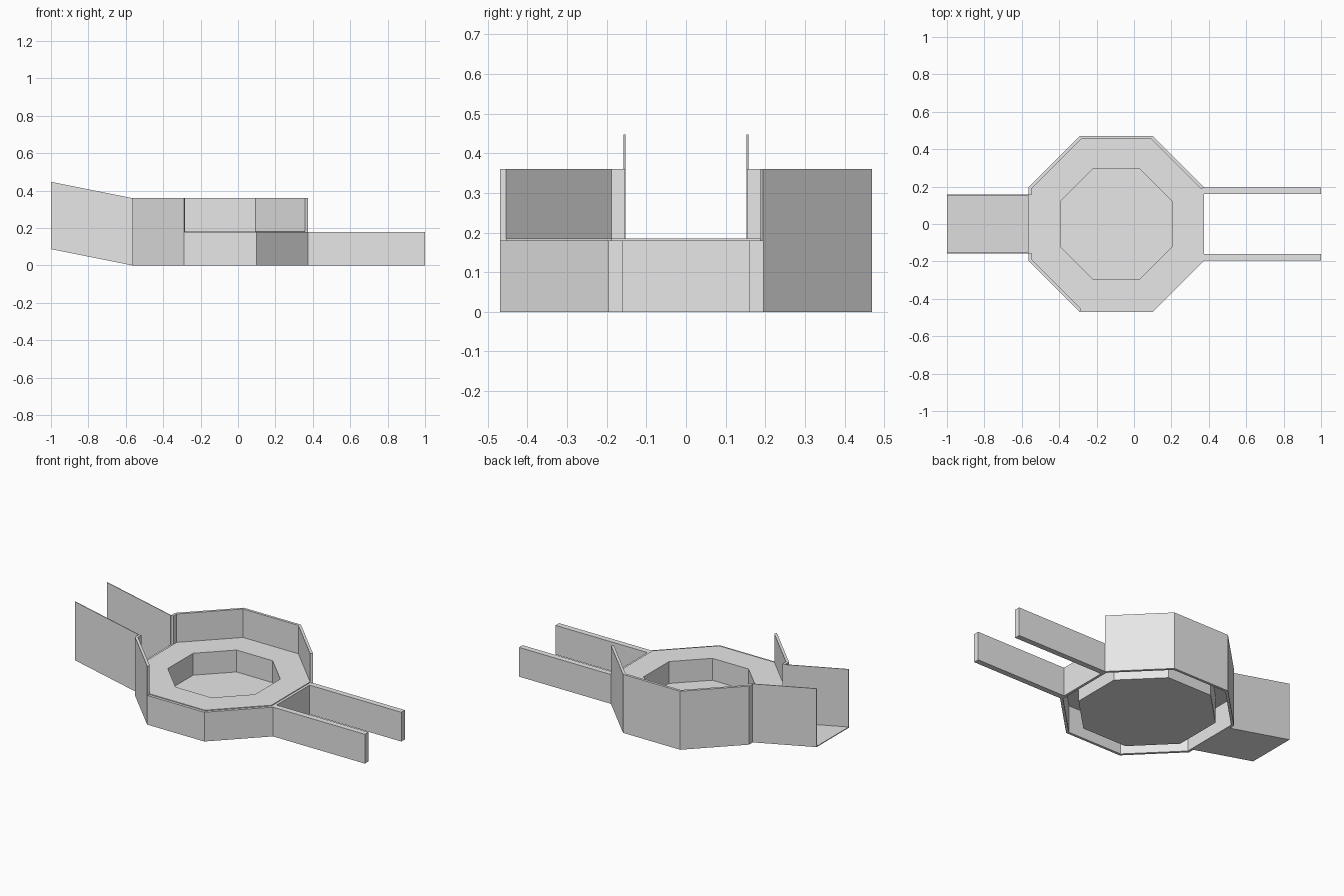
import bpy
import bmesh

if "Cube" in bpy.data.objects:
    bpy.data.objects.remove(bpy.data.objects["Cube"], do_unlink=True)

grey = bpy.data.materials.new("light_grey")
grey.use_nodes = True
grey.diffuse_color = (0.8, 0.8, 0.8, 1)
grey.node_tree.nodes["Principled BSDF"].inputs["Base Color"].default_value = (0.8, 0.8, 0.8, 1)

CX = -0.095          # centre of the octagonal basin
OUTER, INNER = 0.47, 0.454
LOW, HIGH = 0.18, 0.36


def finish(name, bm):
    bmesh.ops.recalc_face_normals(bm, faces=bm.faces)
    mesh = bpy.data.meshes.new(name)
    bm.to_mesh(mesh)
    bm.free()
    mesh.materials.append(grey)
    obj = bpy.data.objects.new(name, mesh)
    bpy.context.collection.objects.link(obj)
    return obj


def prism(name, outline, z0, z1):
    """Vertical prism; z0 and z1 may be functions of x for sloping parts."""
    height = lambda z, x: z(x) if callable(z) else z
    bm = bmesh.new()
    low = [bm.verts.new((x, y, height(z0, x))) for x, y in outline]
    top = [bm.verts.new((x, y, height(z1, x))) for x, y in outline]
    bm.faces.new(low)
    bm.faces.new(top)
    for i in range(len(outline)):
        j = (i + 1) % len(outline)
        bm.faces.new((low[i], low[j], top[j], top[i]))
    return finish(name, bm)


def box(name, x0, x1, y0, y1, z0, z1):
    return prism(name, [(x0, y0), (x1, y0), (x1, y1), (x0, y1)], z0, z1)


def octagon(r):
    s = r * 0.414
    pts = [(r, -s), (r, s), (s, r), (-s, r), (-r, s), (-r, -s), (-s, -r), (s, -r)]
    return [(CX + x, y) for x, y in pts]


# Basin: one stepped profile swept round the octagon, closed by two floors
bm = bmesh.new()
profile = [(0.37, 0), (0.37, 0.17), (INNER, 0.17), (INNER, 0.185), (0.297, 0.185), (0.297, 0.05)]
rings = [[bm.verts.new((x, y, z)) for x, y in octagon(r)] for r, z in profile]
for a, b in zip(rings, rings[1:]):
    for i in range(8):
        j = (i + 1) % 8
        bm.faces.new((a[i], a[j], b[j], b[i]))
bm.faces.new(rings[0])
bm.faces.new(rings[-1])
finish("basin", bm)

# Eight wall panels, high round the back and right, low at the front and left
walls = [("left_wall", LOW), ("back_left_wall", HIGH), ("back_wall", HIGH),
         ("back_right_wall", HIGH), ("right_wall", LOW), ("front_right_wall", HIGH),
         ("front_wall", LOW), ("front_left_wall", LOW)]
out, inn = octagon(OUTER), octagon(INNER)
for i, (name, top) in enumerate(walls):
    j = (i + 1) % 8
    prism(name, [out[i], out[j], inn[j], inn[i]], 0, top)

# Sloping open chute on the right
CHUTE_X = CX - OUTER
slope = lambda base: (lambda x: base + (CHUTE_X - x) * 0.2)
chute = [(-1, -0.158), (CHUTE_X, -0.158), (CHUTE_X, 0.158), (-1, 0.158)]
prism("chute_floor", chute, slope(0), slope(0.005))

# Paired parts: chute sides, entry posts and the two straight rails
for side, s in (("front", -1), ("back", 1)):
    a, b = sorted((s * 0.153, s * 0.158))
    prism(side + "_chute_side", [(-1, a), (CHUTE_X, a), (CHUTE_X, b), (-1, b)],
          slope(0), slope(HIGH))
    a, b = sorted((s * 0.155, s * 0.195))
    box(side + "_entry_post", CHUTE_X, CHUTE_X + 0.016, a, b, LOW, HIGH)
    a, b = sorted((s * 0.16, s * 0.195))
    box(side + "_rail", CX + OUTER, 1, a, b, 0, LOW)
